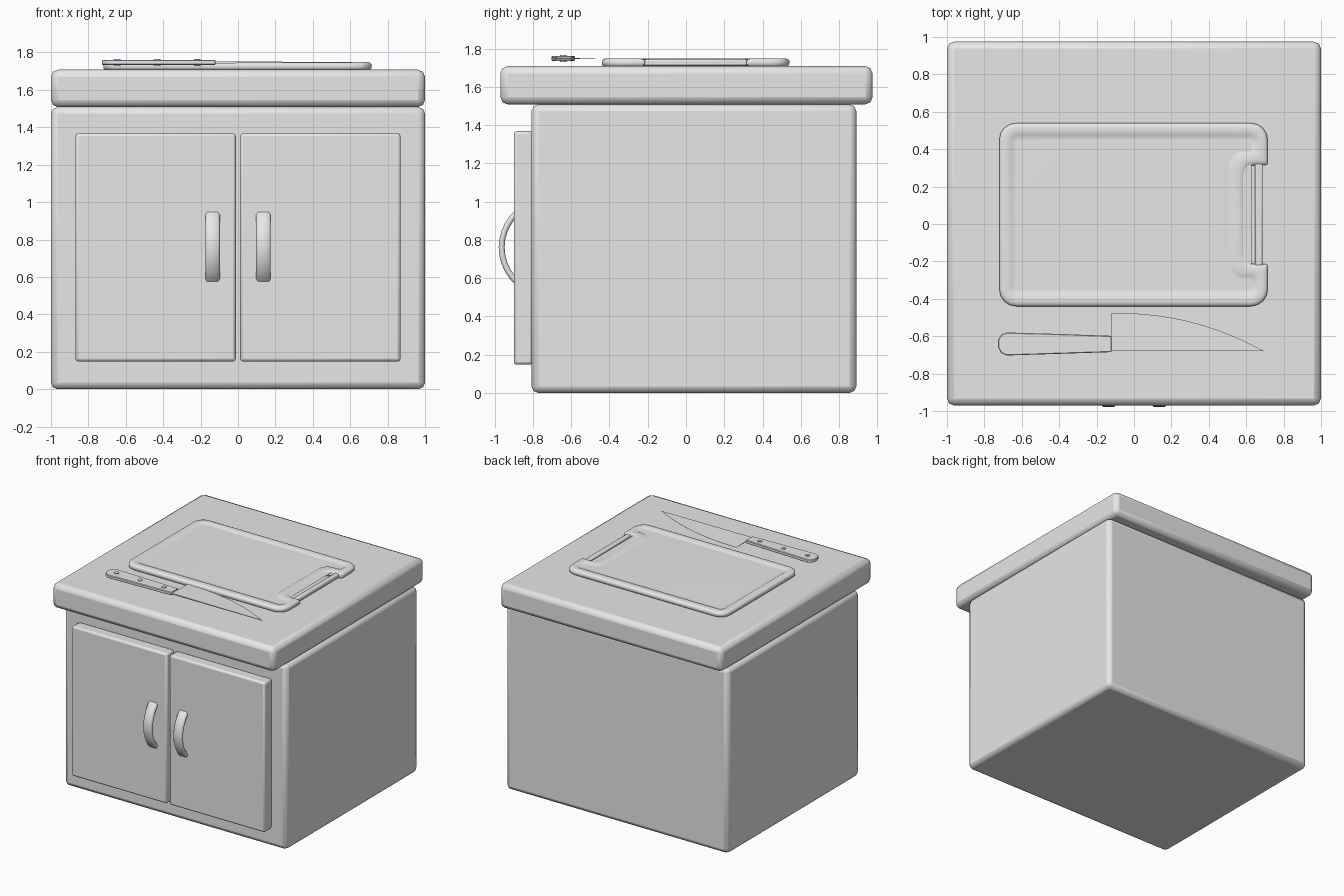
import bpy, bmesh, math
from mathutils import Vector

if "Cube" in bpy.data.objects:
    bpy.data.objects.remove(bpy.data.objects["Cube"])

grey = bpy.data.materials.new("plain grey")
grey.diffuse_color = (0.8, 0.8, 0.8, 1)
grey.use_nodes = True
grey.node_tree.nodes["Principled BSDF"].inputs["Base Color"].default_value = grey.diffuse_color


def finish(bm, name, bevel=0.0, segments=2, angle=50):
    bmesh.ops.recalc_face_normals(bm, faces=bm.faces)
    mesh = bpy.data.meshes.new(name)
    bm.to_mesh(mesh)
    bm.free()
    ob = bpy.data.objects.new(name, mesh)
    bpy.context.collection.objects.link(ob)
    mesh.materials.append(grey)
    if bevel:
        mod = ob.modifiers.new("Bevel", 'BEVEL')
        mod.width, mod.segments = bevel, segments
        mod.limit_method, mod.angle_limit = 'ANGLE', math.radians(40)
    bpy.ops.object.select_all(action='DESELECT')
    ob.select_set(True)
    bpy.context.view_layer.objects.active = ob
    bpy.ops.object.shade_smooth_by_angle(angle=math.radians(angle))
    return ob


def box(name, x, y, z, bevel, segments=2):
    bm = bmesh.new()
    bmesh.ops.create_cube(bm, size=1)
    for v in bm.verts:
        v.co = [lo + (c + 0.5) * (hi - lo) for c, (lo, hi) in zip(v.co, (x, y, z))]
    return finish(bm, name, bevel, segments)


def loft(bm, rings):
    """Skin equal-length rings of points and cap both ends."""
    loops = [[bm.verts.new(p) for p in ring] for ring in rings]
    n = len(loops[0])
    for a, b in zip(loops, loops[1:]):
        for i in range(n):
            j = (i + 1) % n
            bm.faces.new((a[i], a[j], b[j], b[i]))
    bm.faces.new(loops[0][::-1])
    bm.faces.new(loops[-1])


def rounded(corners, steps=4):
    """Outline of (x, y, radius) right-angle corners with arcs."""
    pts = []
    for i, (x, y, r) in enumerate(corners):
        p = Vector((x, y))
        a = (Vector(corners[i - 1][:2]) - p).normalized() * r
        b = (Vector(corners[(i + 1) % len(corners)][:2]) - p).normalized() * r
        for k in range(steps + 1):
            t = math.pi / 2 * k / steps
            pts.append(p + a * (1 - math.sin(t)) + b * (1 - math.cos(t)))
    return pts


# Cabinet body and worktop
box("cabinet_body", (-1, 1), (-0.807, 0.89), (0, 1.508), 0.035)
box("worktop", (-1, 1), (-0.97, 0.975), (1.508, 1.708), 0.038)

# Doors and curved handles
for side, s in (("left", -1), ("right", 1)):
    xs = sorted((s * 0.012, s * 0.869))
    box(side + "_door", xs, (-0.90, -0.80), (0.148, 1.368), 0.015)

    bm = bmesh.new()
    cx, w, rings = s * 0.136, 0.039, []
    steps = 10
    for i in range(steps + 1):
        u = -1 + 2 * i / steps
        a = u * math.radians(50)
        # Rounded-rectangle section swept along an arc
        def at(x, r):
            return (cx + x, -0.718 - r * math.cos(a), 0.761 + r * math.sin(a))
        ro, ri, c = 0.261, 0.230, 0.010
        rings.append([at(-w, ri + c), at(-w + c, ri), at(w - c, ri), at(w, ri + c),
                      at(w, ro - c), at(w - c, ro), at(-w + c, ro), at(-w, ro - c)])
    loft(bm, rings)
    finish(bm, side + "_handle")

# Cutting board: rounded rim, sunken top and a notch on the right
outer = [(-.72, -.44, .09), (.715, -.44, .09), (.715, -.215, .012), (.59, -.215, .06),
         (.59, .315, .06), (.715, .315, .012), (.715, .54, .09), (-.72, .54, .09)]
inner = [(-.65, -.37, .03), (.65, -.37, .03), (.65, -.29, .03), (.505, -.29, .08),
         (.505, .39, .08), (.65, .39, .03), (.65, .47, .03), (-.65, .47, .03)]
bm = bmesh.new()
rings = []
for t, z in ((.15, 1.706), (0, 1.716), (0, 1.736), (.12, 1.745), (.32, 1.749),
             (.85, 1.749), (1, 1.742), (1.35, 1.743)):
    corners = [[p + (q - p) * t for p, q in zip(o, i)] for o, i in zip(outer, inner)]
    rings.append([(p.x, p.y, z) for p in rounded(corners)])
loft(bm, rings)
finish(bm, "cutting_board")
box("board_grip_bar", (0.647, 0.688), (-0.225, 0.325), (1.711, 1.743), 0.008)

# Knife blade: thick straight spine, thin curved cutting edge
bm = bmesh.new()
rings = []
n = 14
for i in range(n + 1):
    t = i / n
    x = -0.12 + 0.815 * t
    edge = -0.68 + 0.205 * max(1 - t ** 2.2, 0.004)
    h = 0.005 * (1 - 0.7 * t)
    rings.append([(x, -0.68, 1.747 - h), (x, edge, 1.7465),
                  (x, edge, 1.7475), (x, -0.68, 1.747 + h)])
loft(bm, rings)
finish(bm, "knife_blade", angle=30)

# Knife handle: tapered slab with a rounded butt
outline = [(-.12, -.685), (-.12, -.598), (-.40, -.588), (-.68, -.580), (-.71, -.592),
           (-.727, -.62), (-.727, -.66), (-.71, -.69), (-.68, -.703), (-.40, -.694)]
bm = bmesh.new()
loft(bm, [[(x, y, z) for x, y in outline] for z in (1.734, 1.760)])
finish(bm, "knife_handle", 0.004, 1)

# Handle rivets
for i, x in enumerate((-0.645, -0.432, -0.218)):
    bm = bmesh.new()
    bmesh.ops.create_cone(bm, cap_ends=True, segments=12, radius1=0.017,
                          radius2=0.017, depth=0.036)
    bmesh.ops.translate(bm, verts=bm.verts, vec=(x, -0.641, 1.747))
    finish(bm, f"knife_rivet_{i + 1}")
